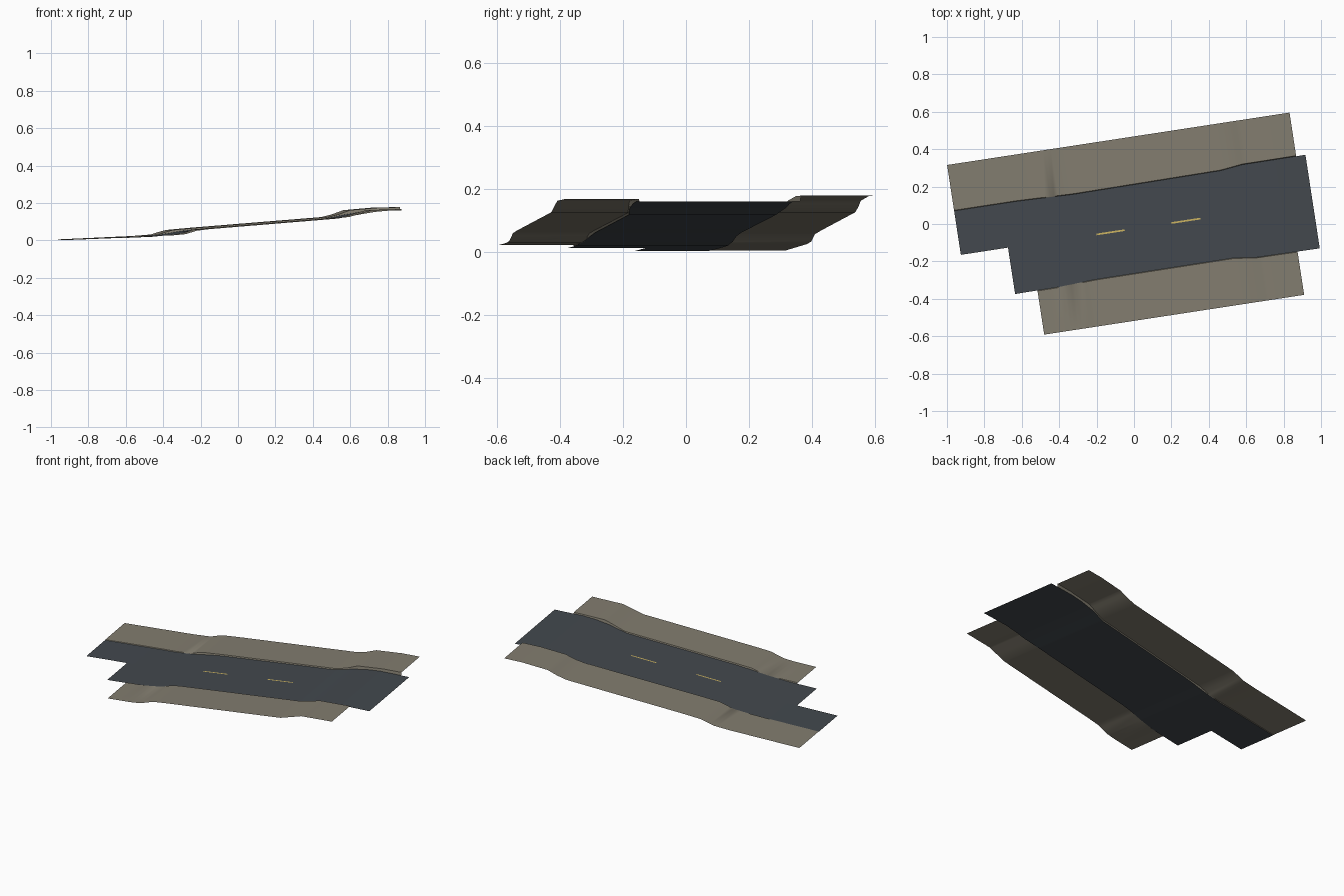
import bpy
import math
from mathutils import Matrix

if "Cube" in bpy.data.objects:
    bpy.data.objects.remove(bpy.data.objects["Cube"])

ANGLE = math.atan2(0.28, 1.83)   # the road runs diagonally in plan
ROT = Matrix.Rotation(ANGLE, 4, 'Z')


def material(name, rgb):
    m = bpy.data.materials.new(name)
    m.diffuse_color = (*rgb, 1)
    m.use_nodes = True
    m.node_tree.nodes["Principled BSDF"].inputs["Base Color"].default_value = m.diffuse_color
    return m


ASPHALT = material("asphalt grey", (0.056, 0.066, 0.076))
DIRT = material("dusty ground", (0.225, 0.205, 0.16))
PAINT = material("yellow paint", (0.60, 0.45, 0.12))

# Height profiles along the road: (distance, height)
ROAD_Z = [(-0.94, 0.002), (-0.685, 0.012), (-0.5, 0.02), (-0.38, 0.033), (-0.28, 0.05),
          (-0.2, 0.06), (0.5, 0.117), (0.6, 0.136), (0.7, 0.153), (0.78, 0.16), (0.964, 0.16)]
FAR_Z = [(-0.94, 0.004), (-0.5, 0.024), (-0.4, 0.032), (-0.36, 0.045), (-0.32, 0.056),
         (-0.2, 0.067), (0.52, 0.125), (0.58, 0.14), (0.64, 0.162), (0.8, 0.176), (0.912, 0.178)]
NEAR_Z = [(-0.564, 0.022), (-0.42, 0.028), (-0.36, 0.034), (-0.28, 0.059), (-0.2, 0.067),
          (0.52, 0.125), (0.58, 0.142), (0.65, 0.162), (0.842, 0.168)]
# Edges of the road surface: (distance, sideways offset)
FAR_EDGE = [(-0.94, 0.215), (-0.6, 0.215), (-0.3, 0.206), (0.5, 0.212), (0.62, 0.226), (0.964, 0.227)]
NEAR_EDGE = [(-0.685, -0.274), (-0.45, -0.272), (-0.25, -0.262), (0.5, -0.26), (0.62, -0.275), (0.964, -0.279)]


def sample(table, s):
    """Piecewise linear lookup."""
    if s <= table[0][0]:
        return table[0][1]
    for (a, va), (b, vb) in zip(table, table[1:]):
        if s <= b:
            return va + (vb - va) * (s - a) / (b - a)
    return table[-1][1]


def sheet(name, start, end, columns, mat):
    """Sheet along the road; each column is (offset function, height function), right to left."""
    knots = {s for t in (ROAD_Z, FAR_Z, NEAR_Z, FAR_EDGE, NEAR_EDGE) for s, _ in t}
    stations = [start] + sorted(s for s in knots if start < s < end) + [end]
    verts = [ROT @ Matrix.Translation((s, off(s), hgt(s))).to_translation()
             for s in stations for off, hgt in columns]
    n = len(columns)
    faces = [(i * n + j, (i + 1) * n + j, (i + 1) * n + j + 1, i * n + j + 1)
             for i in range(len(stations) - 1) for j in range(n - 1)]
    mesh = bpy.data.meshes.new(name)
    mesh.from_pydata(verts, [], faces)
    mesh.materials.append(mat)
    ob = bpy.data.objects.new(name, mesh)
    bpy.context.collection.objects.link(ob)
    bpy.ops.object.select_all(action='DESELECT')
    ob.select_set(True)
    bpy.context.view_layer.objects.active = ob
    bpy.ops.object.shade_smooth_by_angle(angle=math.radians(30))
    return ob


def const(v):
    return lambda s: v


def road(s):
    return sample(ROAD_Z, s)


def far_edge(s):
    return sample(FAR_EDGE, s)


def near_edge(s):
    return sample(NEAR_EDGE, s)


def far_ground(s):
    return sample(FAR_Z, s)


def near_ground(s):
    return sample(NEAR_Z, s)


# Two lanes with staggered starts
sheet("far_lane", -0.94, 0.962, [(const(-0.023), road), (far_edge, road)], ASPHALT)
sheet("near_lane", -0.685, 0.962, [(near_edge, road), (const(-0.023), road)], ASPHALT)

# Verges, each with a small steep lip down to the road
sheet("far_verge", -0.94, 0.912,
      [(far_edge, road), (lambda s: far_edge(s) + 0.003, far_ground), (const(0.463), far_ground)], DIRT)
sheet("near_verge", -0.564, 0.842,
      [(const(-0.512), near_ground), (lambda s: near_edge(s) - 0.003, near_ground), (near_edge, road)], DIRT)

# Painted centre dashes
for i, (a, b) in enumerate([(-0.206, -0.054), (0.198, 0.355)]):
    def lift(s):
        return road(s) + 0.0015
    sheet(f"centre_dash_{i + 1}", a, b, [(const(-0.0295), lift), (const(-0.0205), lift)], PAINT)
